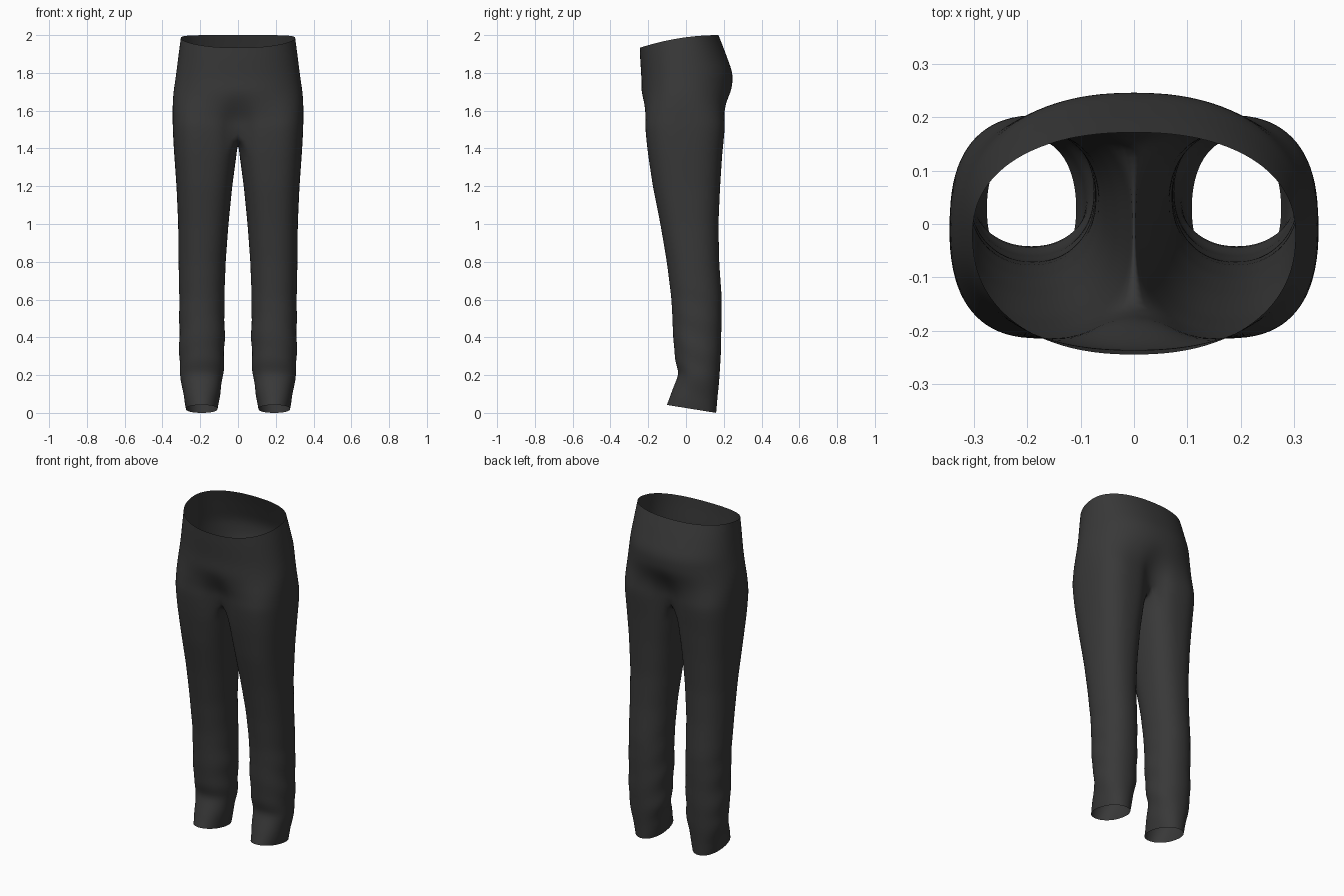
import bpy, bmesh, math

if "Cube" in bpy.data.objects:
    bpy.data.objects.remove(bpy.data.objects["Cube"])

K, J = 30, 10          # segments on the outer arc and on the inner (crotch) arc
SPLIT = 1.50           # height where the body divides into legs

# height, half width, front y, back y
BODY = [(2.00, .303, -.245, .172), (1.93, .312, -.243, .200), (1.80, .328, -.236, .248),
        (1.70, .342, -.237, .244), (1.60, .348, -.238, .226), (1.50, .346, -.218, .208)]
# height, inner x, outer x, front y, back y
LEG = [(1.50, .000, .346, -.216, .206), (1.38, .006, .339, -.203, .193),
       (1.20, .030, .326, -.176, .181), (1.00, .050, .317, -.136, .172),
       (.80, .065, .315, -.102, .176), (.60, .072, .311, -.077, .190),
       (.40, .070, .311, -.068, .187), (.27, .074, .311, -.057, .183),
       (.20, .077, .306, -.038, .178), (.12, .090, .296, -.064, .171),
       (.00, .108, .276, -.102, .160)]


def sample(table, z):
    for a, b in zip(table, table[1:]):
        if z >= b[0]:
            t = (a[0] - z) / (a[0] - b[0])
            return [p + (q - p) * t for p, q in zip(a[1:], b[1:])]
    return list(table[-1][1:])


def oval(angle, n):
    c, s = math.cos(angle), math.sin(angle)
    return (math.copysign(abs(c) ** (2 / n), c), math.copysign(abs(s) ** (2 / n), s))


def body_point(z, i):
    w, yf, yb = sample(BODY, z)
    c, s = oval(math.radians(-90 + 180 * i / K), 2.25)
    cy = -.02
    return w * c, cy + s * ((yb - cy) if s > 0 else (cy - yf))


def leg_point(z, i):
    xi, xo, yf, yb = sample(LEG, z)
    if i <= K:
        a = -135 + 270 * i / K
    else:
        a = 135 + 90 * (i - K) / J
    a = math.radians(a)
    n = 2.15 + .4 * max(0, min(1, (z - .8) / .6))
    c, s = oval(a, n)
    # soft cloth folds toward the ankle and knee
    fade = max(0, min(1, (.75 - z) / .4)) * min(1, z / .08)
    k = 1 + fade * .03 * math.sin(38 * z + 2.2 * math.sin(a + .6)) * (.6 + .4 * math.cos(2 * a))
    return ((xi + xo) / 2 + (xo - xi) / 2 * c * k,
            (yf + yb) / 2 + (yb - yf) / 2 * s * k)


bm = bmesh.new()

# seat: open half rings from waistband to crotch
rows = []
STEPS = 14
for r in range(STEPS + 1):
    f = r / STEPS
    z0 = 2 - (2 - SPLIT) * f
    w = max(0, min(1, (1.74 - z0) / .24))
    w = w * w * (3 - 2 * w)
    row = []
    for i in range(K + 1):
        bx, by = body_point(z0, i)
        lx, ly = leg_point(SPLIT, i)
        x, y = bx + (lx - bx) * w, by + (ly - by) * w
        if i in (0, K):
            x = 0
        drop = .068 * min(1.2, ((.172 - y) / .42) ** 2) if y < .172 else 0
        row.append(bm.verts.new((x, y, z0 - drop * (1 - f) ** 1.5)))
    rows.append(row)
for a, b in zip(rows, rows[1:]):
    for i in range(K):
        bm.faces.new((a[i], b[i], b[i + 1], a[i + 1]))

# crotch seam: curve from back to front on the centre line
last = rows[-1]
y_back, y_front = last[K].co.y, last[0].co.y
crotch = []
for j in range(1, J):
    t = j / J
    crotch.append(bm.verts.new((0, y_back + (y_front - y_back) * t,
                                SPLIT - .075 * math.sin(math.pi * t) ** .8)))

# leg: closed rings from crotch to hem
prev = last + crotch
N = K + J
LROWS = 36
for r in range(LROWS):
    z = 1.385 * (1 - r / (LROWS - 1))
    ring = []
    for i in range(N):
        x, y = leg_point(z, i)
        tilt = .042 * max(0, min(1, (.16 - y) / .26)) * max(0, 1 - z / .3)
        ring.append(bm.verts.new((x, y, z + tilt)))
    for i in range(N):
        k = (i + 1) % N
        bm.faces.new((prev[i], ring[i], ring[k], prev[k]))
    prev = ring

mesh = bpy.data.meshes.new("trousers")
bm.to_mesh(mesh)
bm.free()
for p in mesh.polygons:
    p.use_smooth = True

cloth = bpy.data.materials.new("charcoal cloth")
cloth.diffuse_color = (.04, .04, .04, 1)
cloth.use_nodes = True
cloth.node_tree.nodes["Principled BSDF"].inputs["Base Color"].default_value = cloth.diffuse_color
mesh.materials.append(cloth)

trousers = bpy.data.objects.new("trousers", mesh)
bpy.context.collection.objects.link(trousers)

# second half and smoothing
mirror = trousers.modifiers.new("mirror", 'MIRROR')
mirror.use_clip = True
smooth = trousers.modifiers.new("smooth", 'SUBSURF')
smooth.levels = smooth.render_levels = 1
